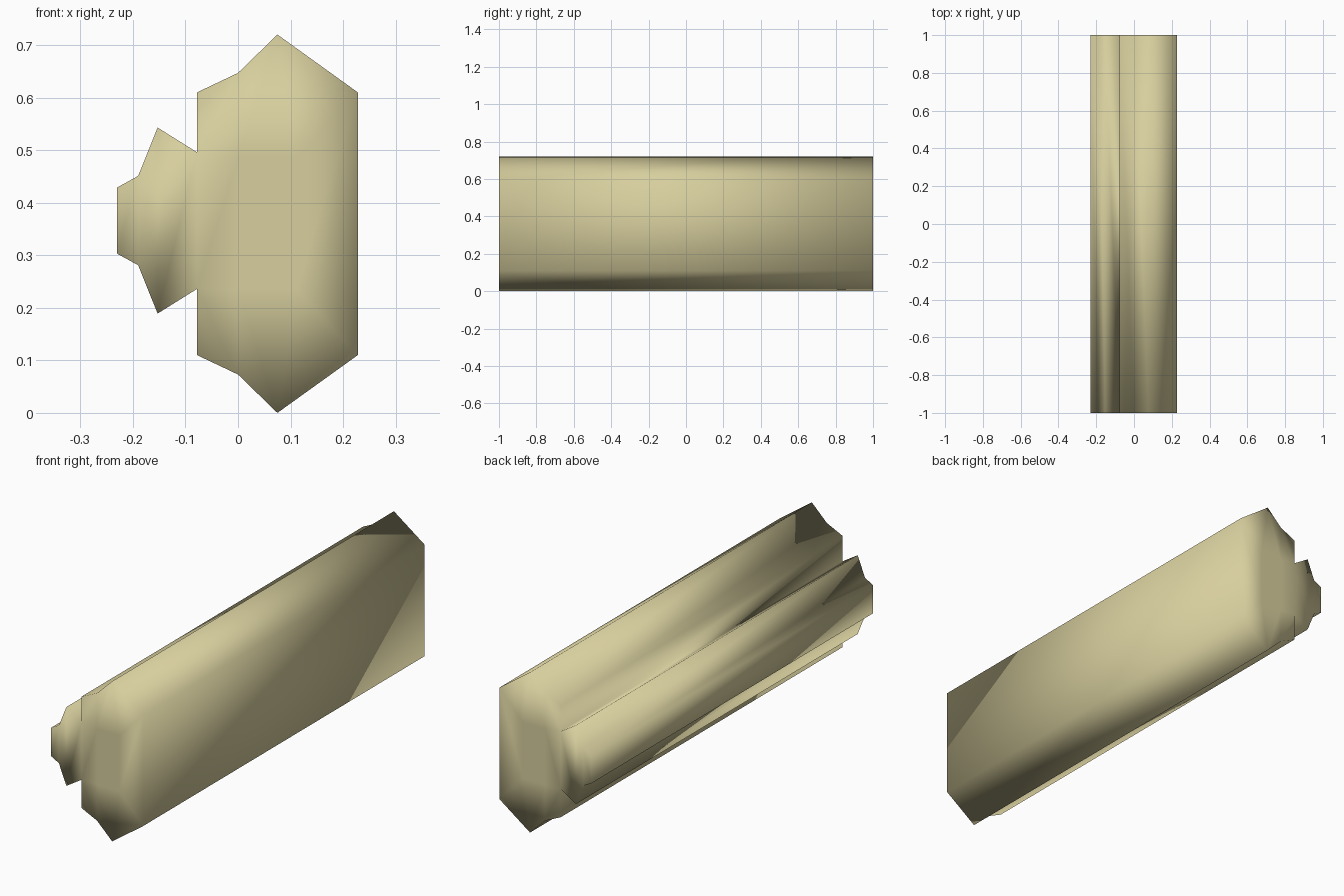
import bpy
import bmesh

cube = bpy.data.objects.get("Cube")
if cube:
    bpy.data.objects.remove(cube, do_unlink=True)

# Pale straw paint
paint = bpy.data.materials.new("pale_straw")
paint.use_nodes = True
colour = (0.68, 0.62, 0.34, 1)
paint.diffuse_color = colour
paint.node_tree.nodes["Principled BSDF"].inputs["Base Color"].default_value = colour

LENGTH = 2
BODY_MID, NUB_MID = 0.36, 0.366

# Half section: (x, half height), wide body first, then the ridged nub
body = [(0.228, 0.25), (0.075, 0.36), (0, 0.287), (-0.078, 0.25)]
nub = [(-0.078, 0.13), (-0.153, 0.177), (-0.19, 0.085), (-0.23, 0.063)]
core = [(0.11, 0.125), (0, 0.125)]

bm = bmesh.new()


def row(points, middle, side):
    return [bm.verts.new((x, -LENGTH / 2, middle + side * h)) for x, h in points]


top = row(body, BODY_MID, 1) + row(nub, NUB_MID, 1)
low = row(body, BODY_MID, -1) + row(nub, NUB_MID, -1)
core_top, core_low = row(core, BODY_MID, 1), row(core, BODY_MID, -1)

# End cap: shoulders around a flat core
for rim, (a, b) in ((top, core_top), (low, core_low)):
    bm.faces.new((rim[0], rim[1], a))
    bm.faces.new((rim[1], rim[2], b, a))
    bm.faces.new((rim[2], rim[3], rim[4], b))

# End cap: strips from top to bottom through core and nub
upper = [top[0]] + core_top + top[4:]
lower = [low[0]] + core_low + low[4:]
for i in range(len(upper) - 1):
    bm.faces.new((upper[i], upper[i + 1], lower[i + 1], lower[i]))

# Sweep the section along the length
swept = bmesh.ops.extrude_face_region(bm, geom=bm.faces[:], use_keep_orig=True)
moved = [g for g in swept["geom"] if isinstance(g, bmesh.types.BMVert)]
bmesh.ops.translate(bm, verts=moved, vec=(0, LENGTH, 0))
bmesh.ops.recalc_face_normals(bm, faces=bm.faces[:])
for face in bm.faces:
    face.smooth = True

mesh = bpy.data.meshes.new("ridged_bar")
bm.to_mesh(mesh)
bm.free()
mesh.materials.append(paint)
bar = bpy.data.objects.new("ridged_bar", mesh)
bpy.context.collection.objects.link(bar)
